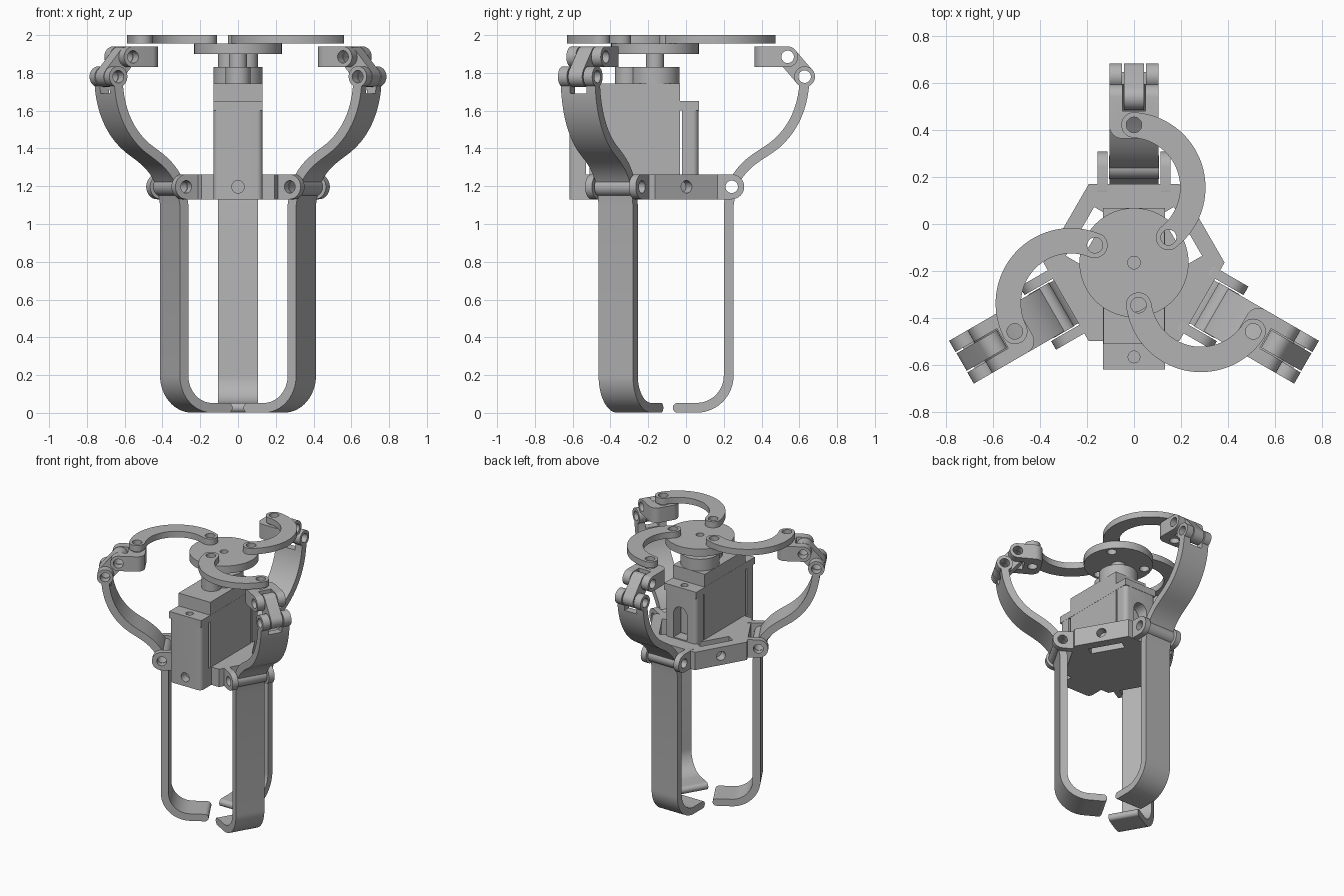
import bpy, bmesh
from math import sin, cos, pi, radians
from mathutils import Matrix, Vector
from mathutils.geometry import interpolate_bezier

if "Cube" in bpy.data.objects:
    bpy.data.objects.remove(bpy.data.objects["Cube"])

grey = bpy.data.materials.new("light grey")
grey.use_nodes = True
grey.diffuse_color = (0.45, 0.45, 0.45, 1)
grey.node_tree.nodes["Principled BSDF"].inputs["Base Color"].default_value = (0.45, 0.45, 0.45, 1)

AXIS = Vector((0, -0.164, 0))   # the mechanism's central axis
HOLE = 0.033
LOW, UP, TIP = (0.406, 1.197), (0.792, 1.78), (0.702, 1.885)   # finger pivots as radius, height


def arc(c, r, a0, a1, n=16):
    steps = [radians(a0 + (a1 - a0) * i / n) for i in range(n + 1)]
    return [(c[0] + r * cos(a), c[1] + r * sin(a)) for a in steps]


def circle(c, r, n=40):
    return arc(c, r, 0, 360, n)[:-1]


def rect(x0, x1, y0, y1):
    return [(x0, y0), (x1, y0), (x1, y1), (x0, y1)]


def prism(name, outline, lo, hi, axis="Z"):
    """Extrude an outline: plan view for Z, radius and height for X, width and height for Y."""
    place = {"Z": lambda p, h: (p[0], p[1], h),
             "X": lambda p, h: (h, p[0], p[1]),
             "Y": lambda p, h: (p[0], h, p[1])}[axis]
    bm = bmesh.new()
    rings = [[bm.verts.new(place(p, h)) for p in outline] for h in (lo, hi)]
    for ring in rings:
        bm.faces.new(ring)
    n = len(outline)
    for i in range(n):
        j = (i + 1) % n
        bm.faces.new((rings[0][i], rings[0][j], rings[1][j], rings[1][i]))
    bmesh.ops.recalc_face_normals(bm, faces=bm.faces)
    me = bpy.data.meshes.new(name)
    bm.to_mesh(me)
    bm.free()
    me.materials.append(grey)
    ob = bpy.data.objects.new(name, me)
    bpy.context.collection.objects.link(ob)
    return ob


def combine(ob, others, op="DIFFERENCE"):
    for other in others:
        mod = ob.modifiers.new("cut", "BOOLEAN")
        mod.operation, mod.solver, mod.object = op, "EXACT", other
    bpy.context.view_layer.update()
    ob.data = bpy.data.meshes.new_from_object(ob.evaluated_get(bpy.context.evaluated_depsgraph_get()))
    ob.modifiers.clear()
    for other in others:
        bpy.data.objects.remove(other)
    return ob


def bore(c, r=HOLE, lo=-0.3, hi=0.3, axis="X"):
    return prism("cutter", circle(c, r), lo, hi, axis)


def turned(ob, angle):
    ob.data.transform(Matrix.Rotation(radians(angle), 4, "Z"))
    return ob


def capsule(a, b, r):
    a, b = Vector(a), Vector(b)
    ang = (b - a).angle_signed(Vector((1, 0))) * 180 / pi
    return arc(b, r, ang - 90, ang + 90) + arc(a, r, ang + 90, ang + 270)


def ribbon(path, t):
    pts = [Vector(p) for p in path]
    left, right = [], []
    for i, p in enumerate(pts):
        d = (pts[min(i + 1, len(pts) - 1)] - pts[max(i - 1, 0)]).normalized()
        n = Vector((-d.y, d.x)) * t / 2
        left.append(p + n)
        right.append(p - n)
    return left + right[::-1]


def bezier(*ps):
    return [(v.x, v.y) for v in interpolate_bezier(*[Vector((*p, 0)) for p in ps], 14)]


parts = []   # one finger, repeated three times

# curved finger: hooked tip, straight leg, S-shaped upper arm
path = [(0.12, 0.027)] + arc((0.22, 0.197), 0.17, -90, 0) + [(0.39, 1.1)]
path += bezier(LOW, (0.45, 1.29), (0.5, 1.33), (0.58, 1.38))
path += bezier((0.58, 1.38), (0.73, 1.47), (0.79, 1.62), UP)[1:]
finger = prism("finger", ribbon(path, 0.052), -0.105, 0.105, "X")
parts.append(combine(finger, [bore(LOW), bore(UP),
             prism("cutter", rect(-0.05, 0.05, 1.69, 1.9), 0.6, 1, "Y")]))
parts.append(prism("finger_tip", circle((0.12, 0.027), 0.026), -0.105, 0.105, "X"))

# hinge barrels on the finger
parts.append(combine(prism("hinge_barrel", circle(LOW, 0.05), -0.107, 0.107, "X"), [bore(LOW)]))
for side, x in (("right", -0.105), ("left", 0.05)):
    parts.append(combine(prism("upper_knuckle_" + side, circle(UP, 0.055), x, x + 0.055, "X"), [bore(UP)]))

# short link between finger and carriage
parts.append(combine(prism("short_link", capsule(UP, TIP, 0.054), -0.043, 0.043, "X"),
                     [bore(UP), bore(TIP)]))

# forked carriage
plan = arc((-0.05, 0.582), 0.055, 180, 270, 8) + arc((0.05, 0.582), 0.055, 270, 360, 8)
plan += [(0.105, 0.8), (-0.105, 0.8)]
carriage = prism("carriage", plan, 1.7, 2.1)
side = [(0.4, 1.83)] + arc(TIP, 0.055, -90, 90) + [(0.4, 1.94)]
combine(carriage, [prism("cutter", side, -0.2, 0.2, "X")], "INTERSECT")
parts.append(combine(carriage, [bore(TIP), bore((0, 0.585), HOLE, 1.7, 2.1, "Z"),
                                prism("cutter", rect(-0.048, 0.048, 0.645, 0.9), 1.7, 2.1)]))

# crescent drive arm from carriage to disc
c, R, w = Vector((-0.016, 0.319)), 0.266, 0.054
ends = [Vector((0.147, 0.107)), Vector((0, 0.585))]
a0, a1 = [-(e - c).angle_signed(Vector((1, 0))) * -180 / pi for e in ends]
crescent = arc(c, R + w, a0, a1, 40) + arc(ends[1], w, a1, a1 + 180)[1:-1]
crescent += arc(c, R - w, a1, a0, 40) + arc(ends[0], w, a0 + 180, a0 + 360)[1:-1]
parts.append(combine(prism("drive_arm", crescent, 1.955, 2.0),
                     [bore(e, HOLE, 1.9, 2.1, "Z") for e in ends]))

# hinge lugs standing out from the base
for side, x in (("right", -0.155), ("left", 0.113)):
    lug = prism("base_lug_" + side, capsule((0.31, LOW[1]), LOW, 0.066), x, x + 0.042, "X")
    parts.append(combine(lug, [bore(LOW)]))

for ob in list(parts):
    ob.location = AXIS
    for k, tag in ((1, "right"), (2, "left")):
        twin = ob.copy()
        twin.name = ob.name + "_" + tag
        twin.rotation_euler.z = k * 2 * pi / 3
        bpy.context.collection.objects.link(twin)

# hexagonal base with slots and side holes
base = prism("base_plate", circle((0, 0), 0.385, 6), 1.13, 1.262)
cuts = [turned(prism("cutter", rect(0.2, 0.265, -0.12, 0.12), 1, 1.4), a) for a in (30, 150)]
cuts += [turned(bore((0, LOW[1]), HOLE, 0.27, 0.4, "Y"), a) for a in (-60, 60)]
combine(base, cuts).location = AXIS

# rotating disc and its shaft
disc = prism("drive_disc", circle((0, 0), 0.232, 64), 1.9, 1.955)
cuts = [turned(bore(ends[0], HOLE, 1.8, 2, "Z"), a) for a in (0, 120, 240)]
combine(disc, cuts + [bore((0, 0), 0.027, 1.8, 2, "Z")]).location = AXIS
prism("shaft", circle((0, 0), 0.048), 1.82, 1.93).location = AXIS
prism("gear_cap", circle((0, 0), 0.13), 1.74, 1.832).location = AXIS
prism("small_gear_cap", circle((0, -0.145), 0.066), 1.74, 1.832).location = AXIS

# motor body with mounting ears
prism("motor_body", rect(-0.13, 0.13, -0.51, -0.033), 1.15, 1.745)
ears = prism("motor_ears", rect(-0.131, 0.131, -0.618, 0.068), 1.6, 1.65)
combine(ears, [bore((0, y), 0.025, 1.5, 1.7, "Z") for y in (-0.565, 0.018)])

# mounting posts, rounded at the outer corners
r = 0.03
front = arc((-0.1, -0.588), r, 180, 270, 6) + arc((0.1, -0.588), r, 270, 360, 6)
front += [(0.13, -0.53), (-0.13, -0.53)]
combine(prism("front_post", front, 1.13, 1.6), [bore((0, LOW[1]), HOLE, -0.7, -0.56, "Y")])
prism("front_bridge", rect(-0.13, 0.13, -0.54, -0.45), 1.13, 1.262)
back = arc((0.1, 0.036), r, 0, 90, 6) + arc((-0.1, 0.036), r, 90, 180, 6)
back += [(-0.13, -0.02), (0.13, -0.02)]
arch = [(-0.055, 1.27)] + arc((0, 1.45), 0.055, 180, 0, 12) + [(0.055, 1.27)]
combine(prism("back_post", back, 1.2, 1.6), [prism("cutter", arch, -0.1, 0.2, "Y")])

# smooth curved surfaces, keep crisp edges
mine = [o for o in bpy.context.scene.objects if o.type == "MESH" and grey in list(o.data.materials)]
for me in {o.data for o in mine}:
    bm = bmesh.new()
    bm.from_mesh(me)
    for f in bm.faces:
        f.smooth = True
    for e in bm.edges:
        e.smooth = len(e.link_faces) == 2 and e.calc_face_angle(0) < radians(30)
    bm.to_mesh(me)
    bm.free()
